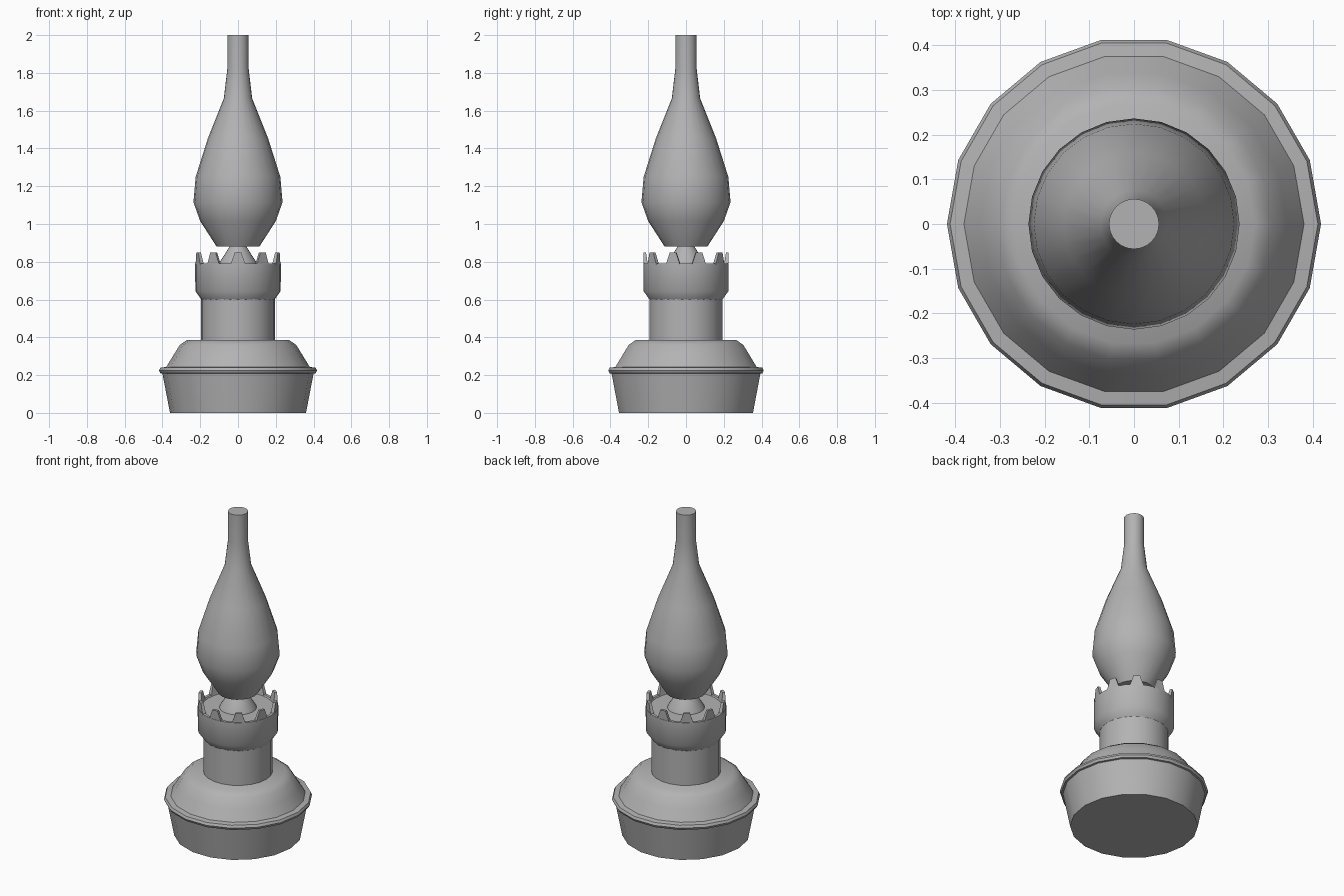
import bpy, bmesh
from math import sin, cos, pi, radians

if "Cube" in bpy.data.objects:
    bpy.data.objects.remove(bpy.data.objects["Cube"])

# Dark grey finish shared by every part
grey = bpy.data.materials.new("dark_grey")
grey.diffuse_color = (0.45, 0.45, 0.45, 1)
grey.use_nodes = True
grey.node_tree.nodes["Principled BSDF"].inputs["Base Color"].default_value = grey.diffuse_color


def finish(name, bm):
    bmesh.ops.recalc_face_normals(bm, faces=bm.faces)
    mesh = bpy.data.meshes.new(name)
    bm.to_mesh(mesh)
    bm.free()
    mesh.materials.append(grey)
    obj = bpy.data.objects.new(name, mesh)
    bpy.context.collection.objects.link(obj)
    bpy.ops.object.select_all(action='DESELECT')
    obj.select_set(True)
    bpy.context.view_layer.objects.active = obj
    bpy.ops.object.shade_smooth_by_angle(angle=radians(40))
    return obj


def lathe(name, profile, sides):
    """Revolve (radius, z) points about z and cap both ends."""
    bm = bmesh.new()
    rings = [[bm.verts.new((r * cos(2 * pi * i / sides), r * sin(2 * pi * i / sides), z))
              for i in range(sides)] for r, z in profile]
    for a, b in zip(rings, rings[1:]):
        for i in range(sides):
            j = (i + 1) % sides
            bm.faces.new((a[i], a[j], b[j], b[i]))
    bm.faces.new(rings[0][::-1])
    bm.faces.new(rings[-1])
    return finish(name, bm)


# Oil tank with a rolled rim
lathe("oil_tank", [(0.36, 0), (0.40, 0.208), (0.411, 0.210), (0.418, 0.224),
                   (0.411, 0.239), (0.38, 0.243), (0.342, 0.305),
                   (0.308, 0.36), (0.27, 0.386)], 18)

# Neck between tank and burner
lathe("burner_neck", [(0.195, 0.38), (0.195, 0.605)], 22)

# Burner cup with a shallow recessed floor
lathe("burner_cup", [(0.194, 0.6), (0.226, 0.645), (0.227, 0.79),
                     (0.21, 0.79), (0.205, 0.782)], 30)

# Cone carrying the chimney
lathe("burner_cone", [(0.107, 0.775), (0.1, 0.795), (0.07, 0.84), (0.042, 0.885)], 24)

# Ring of tapered prongs, one facing front
bm = bmesh.new()
PRONGS = 10
for k in range(PRONGS):
    mid = -pi / 2 + 2 * pi * k / PRONGS
    def layer(z, half, inner):
        half = radians(half)
        return [bm.verts.new((r * cos(mid + a), r * sin(mid + a), z))
                for r, a in ((0.227, -half), (0.227, half), (inner, half), (inner, -half))]
    low, high = layer(0.785, 10, 0.205), layer(0.848, 4.5, 0.212)
    bm.faces.new(low)
    bm.faces.new(high)
    for i in range(4):
        j = (i + 1) % 4
        bm.faces.new((low[i], low[j], high[j], high[i]))
finish("burner_prongs", bm)

# Glass chimney
lathe("chimney", [(0.113, 0.88), (0.2, 1.015), (0.236, 1.115), (0.224, 1.25),
                  (0.159, 1.455), (0.075, 1.665), (0.056, 1.825), (0.056, 2.0)], 24)
